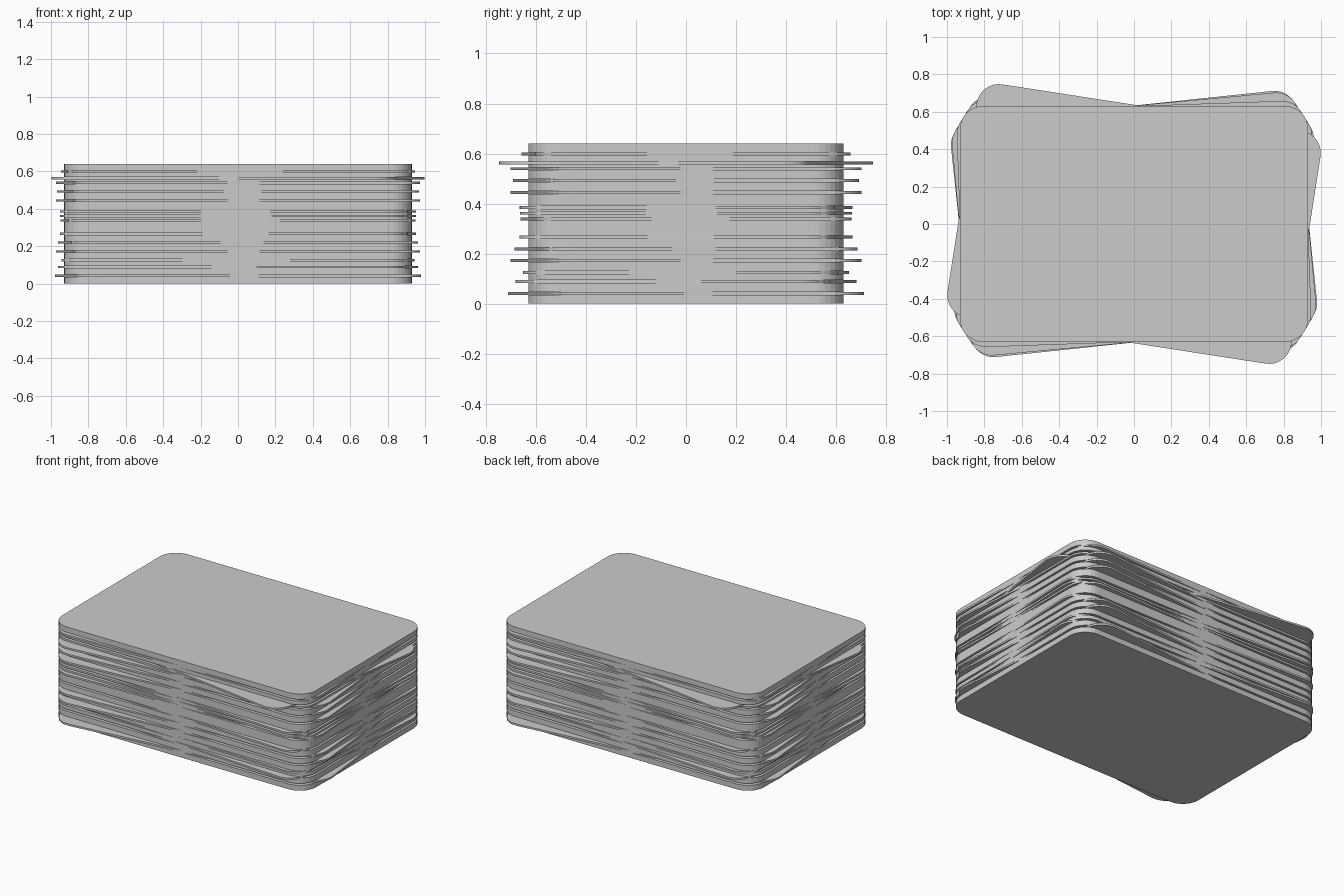
import bpy, bmesh, math

if "Cube" in bpy.data.objects:
    bpy.data.objects.remove(bpy.data.objects["Cube"])

HX, HY, R = 0.93, 0.63, 0.12      # card half sizes and corner radius
COUNT, HEIGHT, SEG = 54, 0.64, 8
T = HEIGHT / COUNT

# height of each turned card and its turn in degrees
TURNS = [(0.04, 6.0), (0.085, -3.8), (0.13, -1.6), (0.172, 5.3), (0.225, 4.0),
         (0.267, -2.6), (0.333, 2.2), (0.364, -2.4), (0.387, -2.5), (0.44, 5.3),
         (0.494, 4.5), (0.538, 5.3), (0.56, -8.8), (0.603, 2.0)]
angle = {int(z / T): a for z, a in TURNS}


def card_mesh():
    bm = bmesh.new()
    verts = []
    # rounded rectangle outline
    for k, (sx, sy) in enumerate([(1, 1), (-1, 1), (-1, -1), (1, -1)]):
        for i in range(SEG + 1):
            a = math.radians(90 * (k + i / SEG))
            verts.append(bm.verts.new((sx * (HX - R) + R * math.cos(a),
                                       sy * (HY - R) + R * math.sin(a), 0)))
    face = bm.faces.new(verts)
    # thickness
    top = bmesh.ops.extrude_face_region(bm, geom=[face])["geom"]
    bmesh.ops.translate(bm, vec=(0, 0, T),
                        verts=[g for g in top if isinstance(g, bmesh.types.BMVert)])
    bmesh.ops.recalc_face_normals(bm, faces=bm.faces)
    me = bpy.data.meshes.new("card")
    bm.to_mesh(me)
    bm.free()
    return me


# stack of cards, some of them turned
mesh = card_mesh()
for i in range(COUNT):
    card = bpy.data.objects.new(f"card_{i + 1:02d}", mesh)
    card.location.z = i * T
    card.rotation_euler.z = math.radians(angle.get(i, 0))
    bpy.context.collection.objects.link(card)
